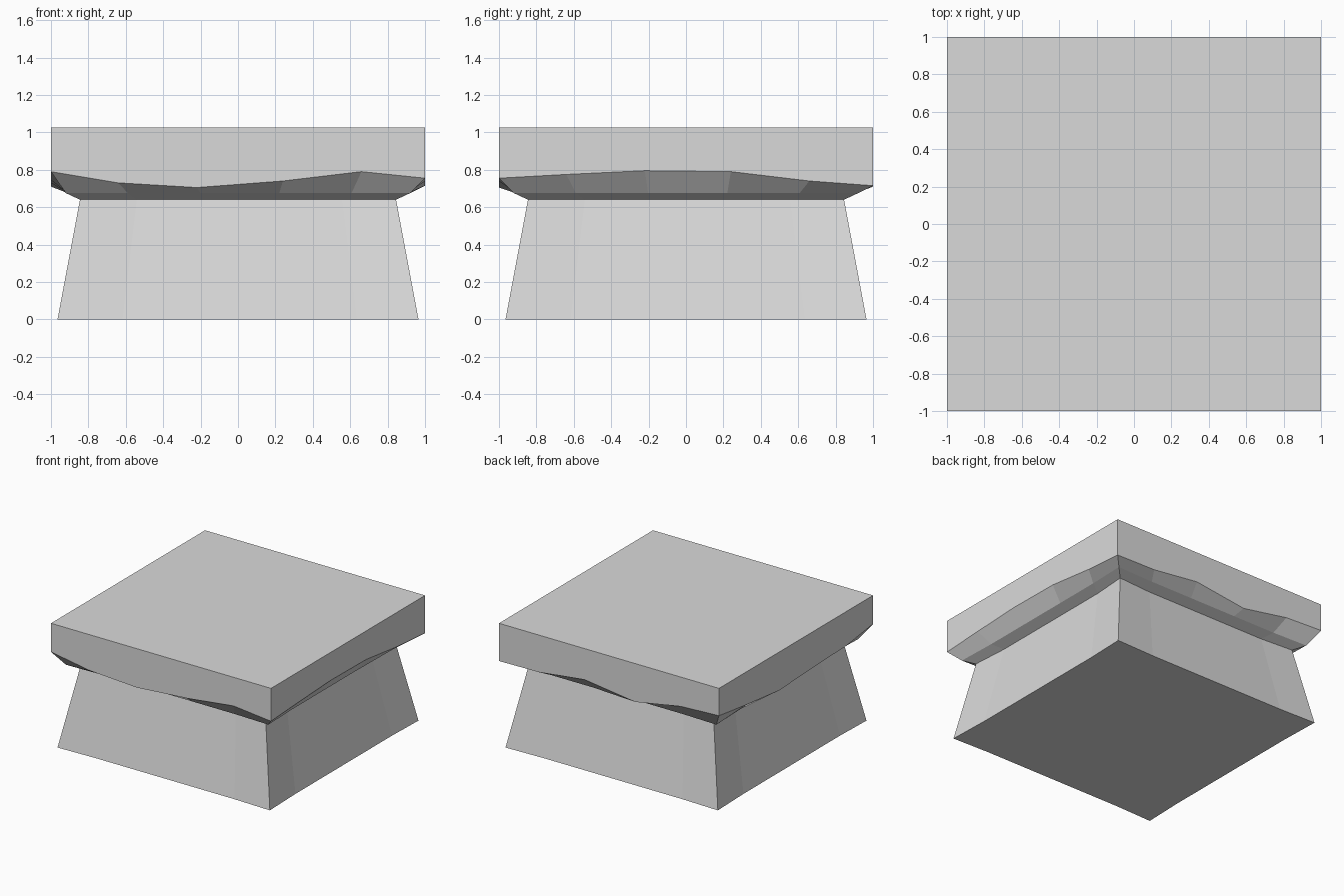
import bpy
import bmesh
from mathutils import Matrix

cube = bpy.data.objects.get("Cube")
if cube:
    bpy.data.objects.remove(cube, do_unlink=True)

stone = bpy.data.materials.new("plain_grey_stone")
stone.use_nodes = True
stone.diffuse_color = (0.7, 0.7, 0.7, 1)
stone.node_tree.nodes["Principled BSDF"].inputs["Base Color"].default_value = stone.diffuse_color

# Points along one side, counterclockwise, as fractions of the half width
STEPS = (-1, -0.64, -0.22, 0.24, 0.66)

# Chipped lower edge of the slab: front, right of view, back, left of view
LIP = (
    (0.79, 0.73, 0.705, 0.74, 0.79),
    (0.755, 0.775, 0.795, 0.79, 0.74),
    (0.715, 0.72, 0.77, 0.71, 0.785),
    (0.80, 0.755, 0.71, 0.73, 0.745),
)
SLAB_TOP = 1.025


def ring(bm, half, heights, inset=0.0):
    """Square ring of five points per side, hollowed by inset between corners."""
    verts = []
    for side in range(4):
        turn = Matrix.Rotation(side * 1.5707963, 3, "Z")
        for i, step in enumerate(STEPS):
            z = heights if isinstance(heights, float) else heights[side][i]
            y = -half if i == 0 else inset - half
            verts.append(bm.verts.new(turn @ Matrix.Identity(3).col[0] * step * half
                                      + turn @ Matrix.Identity(3).col[1] * y
                                      + Matrix.Identity(3).col[2] * z))
    return verts


def bridge(bm, lower, upper):
    n = len(lower)
    for i in range(n):
        j = (i + 1) % n
        bm.faces.new((lower[i], lower[j], upper[j], upper[i]))


def finish(bm, name):
    bmesh.ops.recalc_face_normals(bm, faces=bm.faces[:])
    mesh = bpy.data.meshes.new(name)
    bm.to_mesh(mesh)
    bm.free()
    mesh.materials.append(stone)
    obj = bpy.data.objects.new(name, mesh)
    bpy.context.collection.objects.link(obj)
    return obj


# Tapered pedestal, open where it meets the slab
bm = bmesh.new()
foot = ring(bm, 0.965, 0.0, 0.01)
neck = ring(bm, 0.845, 0.64, 0.02)
bridge(bm, foot, neck)
bm.faces.new(foot[::-1])
finish(bm, "pedestal")

# Square slab with a rough bevelled underside
bm = bmesh.new()
neck = ring(bm, 0.845, 0.64, 0.02)
shoulder = ring(bm, 0.92, 0.675, 0.01)
lip = ring(bm, 1.0, LIP)
bridge(bm, neck, shoulder)
bridge(bm, shoulder, lip)
top = [bm.verts.new((v.co.x, v.co.y, SLAB_TOP)) for v in lip[::5]]
for side in range(4):
    edge = [lip[(side * 5 + i) % 20] for i in range(6)]
    bm.faces.new(edge + [top[(side + 1) % 4], top[side]])
bm.faces.new(top)
finish(bm, "slab")
